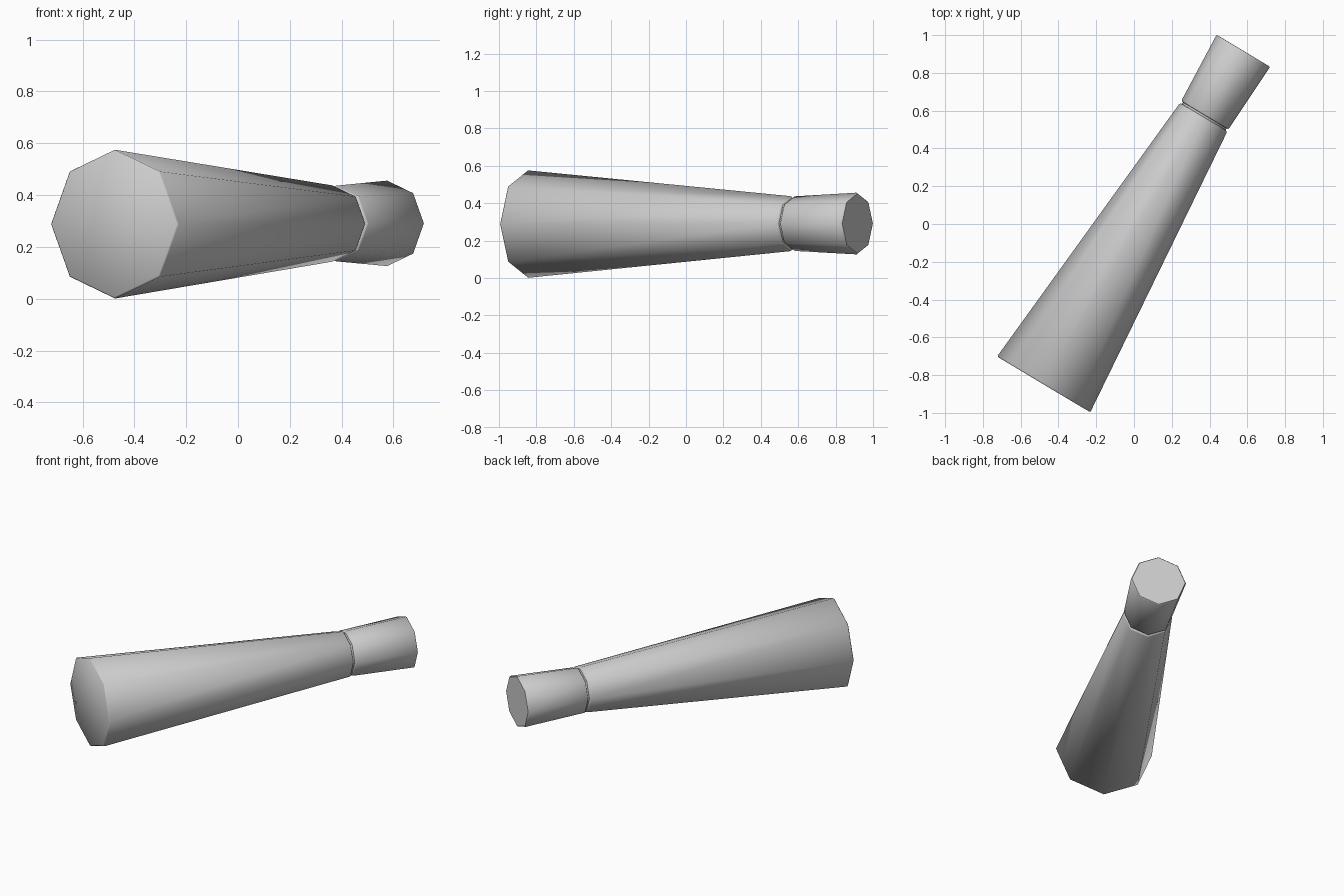
import bpy, bmesh, math
from mathutils import Vector

if "Cube" in bpy.data.objects:
    bpy.data.objects.remove(bpy.data.objects["Cube"])

SIDES = 8
BASE = Vector((-0.478, -0.849, 0.288))   # centre of the wide end
TIP = Vector((0.579, 0.917, 0.291))      # centre of the narrow end
axis = (TIP - BASE).normalized()
length = (TIP - BASE).length
side = axis.cross(Vector((0, 0, 1))).normalized()
up = side.cross(axis)


def eight_sided(name, profile):
    """Sweep (distance, radius) pairs along the slanted axis, capped at both ends."""
    bm = bmesh.new()
    rings = []
    for t, r in profile:
        ring = []
        for i in range(SIDES):
            a = math.tau * i / SIDES
            ring.append(bm.verts.new(BASE + axis * t + (side * math.cos(a) + up * math.sin(a)) * r))
        rings.append(ring)
    for a, b in zip(rings, rings[1:]):
        for i in range(SIDES):
            j = (i + 1) % SIDES
            bm.faces.new((a[i], a[j], b[j], b[i]))
    bm.faces.new(rings[0])
    bm.faces.new(rings[-1])
    bmesh.ops.recalc_face_normals(bm, faces=bm.faces)
    mesh = bpy.data.meshes.new(name)
    bm.to_mesh(mesh)
    bm.free()
    obj = bpy.data.objects.new(name, mesh)
    bpy.context.collection.objects.link(obj)
    bpy.ops.object.select_all(action='DESELECT')
    obj.select_set(True)
    bpy.context.view_layer.objects.active = obj
    bpy.ops.object.shade_smooth_by_angle(angle=math.radians(50))
    return obj


# Long tapered body and short flared collar, divided by a narrow groove
eight_sided("tapered_handle", [
    (0.0, 0.281), (0.006, 0.287),
    (1.641, 0.147), (1.647, 0.143), (1.650, 0.135),
    (1.660, 0.135), (1.662, 0.143), (1.667, 0.146),
    (length - 0.006, 0.165), (length, 0.160),
])
